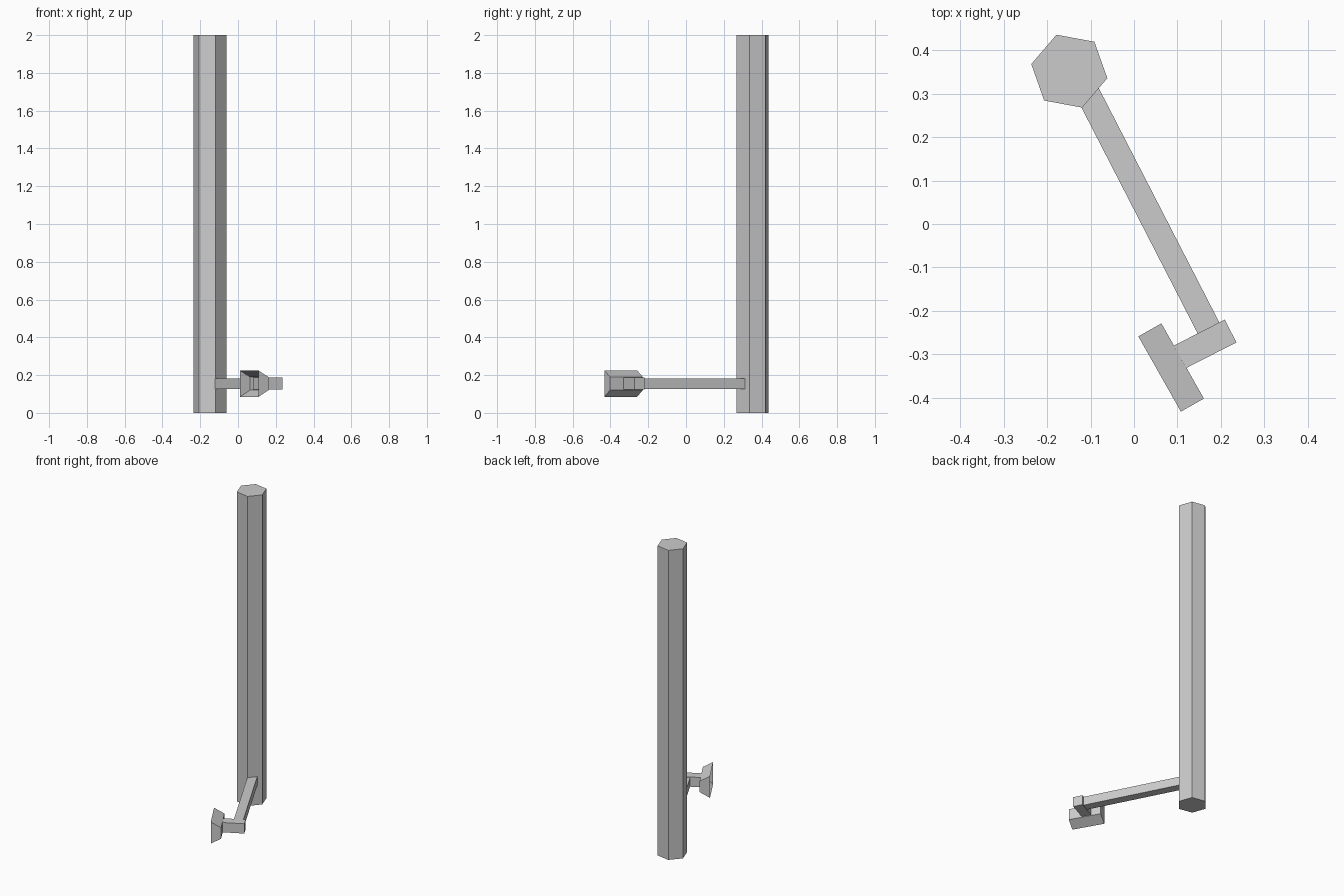
import bpy, bmesh, math
from mathutils import Vector, Matrix

if "Cube" in bpy.data.objects:
    bpy.data.objects.remove(bpy.data.objects["Cube"])

ARM_Z = 0.155


def finish(bm, name):
    mesh = bpy.data.meshes.new(name)
    bm.to_mesh(mesh)
    bm.free()
    obj = bpy.data.objects.new(name, mesh)
    bpy.context.collection.objects.link(obj)
    return obj


def beam(name, start, end, width, height):
    """Box running between two points in plan at the arm height."""
    a, b = Vector(start), Vector(end)
    d = b - a
    mid = (a + b) / 2
    bm = bmesh.new()
    bmesh.ops.create_cube(bm, size=1, matrix=(
        Matrix.Translation((mid.x, mid.y, ARM_Z))
        @ Matrix.Rotation(math.atan2(d.y, d.x), 4, 'Z')
        @ Matrix.Diagonal((d.length, width, height, 1))))
    return finish(bm, name)


# Hexagonal post
bm = bmesh.new()
bmesh.ops.create_cone(bm, cap_ends=True, segments=6, radius1=0.089, radius2=0.089, depth=2)
ang = math.radians(49.5)
first = max(bm.verts, key=lambda v: v.co.x)
turn = ang - math.atan2(first.co.y, first.co.x)
bm.transform(Matrix.Translation((-0.149, 0.352, 1)) @ Matrix.Rotation(turn, 4, 'Z'))
finish(bm, "post")

# Long arm and the short elbow that carries the head
beam("long_arm", (-0.11, 0.308), (0.178, -0.252), 0.056, 0.056)
beam("elbow", (0.2225, -0.2465), (0.094, -0.312), 0.059, 0.063)

# Open flared head: constant length, height tapering towards the back plate
bm = bmesh.new()
bmesh.ops.create_cube(bm, size=1, matrix=Matrix.Diagonal((0.061, 0.199, 0.14, 1)))
for v in bm.verts:
    if v.co.x > 0:
        v.co.z *= 0.5
bm.normal_update()
bmesh.ops.delete(bm, geom=[f for f in bm.faces if f.normal.x < -0.9], context='FACES_ONLY')
bm.transform(Matrix.Translation((0.0855, -0.3305, ARM_Z))
             @ Matrix.Rotation(math.radians(29.5), 4, 'Z'))
finish(bm, "flared_head")
